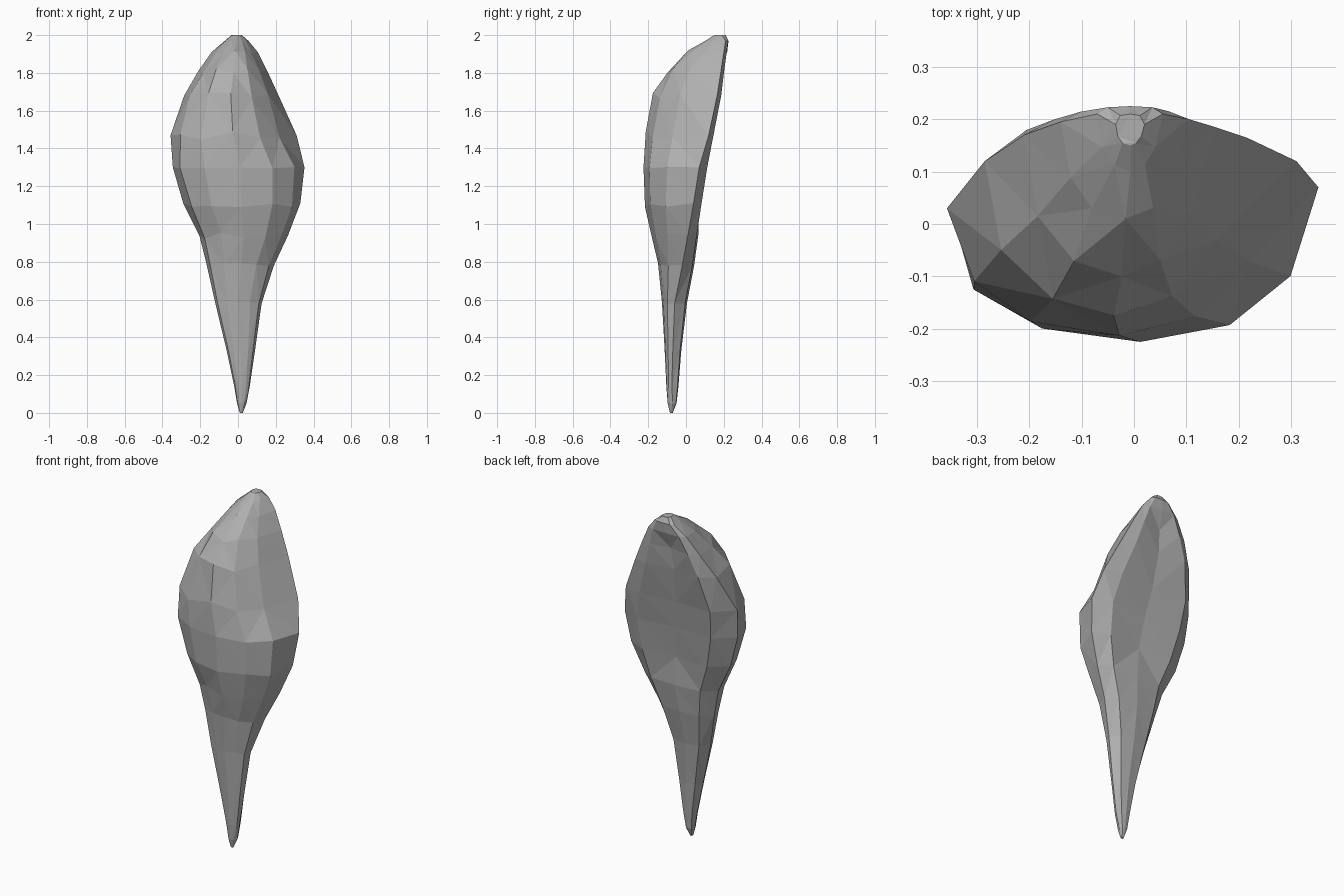
import bpy, bmesh, math, random

cube = bpy.data.objects.get("Cube")
if cube:
    bpy.data.objects.remove(cube, do_unlink=True)

random.seed(4)
FRONT_STEPS = 7

# Stone colour
stone = bpy.data.materials.new("grey_stone")
stone.use_nodes = True
grey = (0.43, 0.43, 0.43, 1)
stone.diffuse_color = grey
stone.node_tree.nodes["Principled BSDF"].inputs["Base Color"].default_value = grey

# Sections from tip to crown: height, left x, right x, left edge y, right edge y, front y, back y
SECTIONS = [
    (0, .01, .025, -.08, -.08, -.085, -.07),
    (.05, -.005, .045, -.075, -.07, -.097, -.05),
    (.14, -.02, .062, -.075, -.075, -.104, -.04),
    (.33, -.06, .09, -.075, -.07, -.113, -.025),
    (.58, -.12, .125, -.06, -.06, -.127, .005),
    (.78, -.165, .19, -.03, -.02, -.148, .043),
    (.94, -.205, .265, -.01, .01, -.18, .065),
    (1.11, -.29, .33, 0, .04, -.217, .09),
    (1.3, -.345, .352, .01, .07, -.225, .12),
    (1.47, -.357, .31, .03, .12, -.213, .15),
    (1.68, -.285, .215, .12, .165, -.175, .19),
    (1.81, -.21, .155, .17, .185, -.1, .205),
    (1.91, -.14, .105, .195, .2, .01, .218),
    (1.97, -.07, .055, .21, .21, .1, .225),
    (2, -.035, .02, .19, .19, .15, .21),
]


def section_points(z, xl, xr, yl, yr, yf, yb):
    """Rounded front from edge to edge, then a bevelled, slightly dished back."""
    mid, half = (xl + xr) / 2, (xr - xl) / 2
    points = []
    for i in range(FRONT_STEPS):
        angle = math.pi * i / (FRONT_STEPS - 1)
        side = math.cos(angle)
        depth = math.sin(angle) ** 0.8
        edge = yr if side > 0 else yl
        # The upper right flank is cut away as one broad plane
        if z > 1.4 and side > 0.2:
            side *= 0.87 if i else 1
        wobble = 0.025 * half if 0 < i < FRONT_STEPS - 1 else 0
        x = mid + half * side + random.uniform(-wobble, wobble)
        y = edge + (yf - edge) * depth
        lift = random.uniform(-wobble, wobble) * 3
        points.append((x, y, z + lift))
    dish = 0.025 if 1.1 < z < 1.9 else 0
    for side, edge in ((-.68, yl), (0, yb), (.68, yr)):
        y = yb + (edge - yb) * .15 - (0 if side else dish)
        points.append((mid + half * side, y, z))
    return points


# Faceted shard body
bm = bmesh.new()
rings = [[bm.verts.new(p) for p in section_points(*s)] for s in SECTIONS]
count = len(rings[0])
for low, high in zip(rings, rings[1:]):
    for i in range(count):
        j = (i + 1) % count
        bm.faces.new((low[i], high[i], high[j], low[j]))
bm.faces.new(rings[0])
bm.faces.new(rings[-1])
bmesh.ops.triangulate(bm, faces=bm.faces[:], quad_method='SHORT_EDGE')
bmesh.ops.recalc_face_normals(bm, faces=bm.faces[:])

mesh = bpy.data.meshes.new("stone_shard")
bm.to_mesh(mesh)
bm.free()
mesh.materials.append(stone)
shard = bpy.data.objects.new("stone_shard", mesh)
bpy.context.collection.objects.link(shard)
